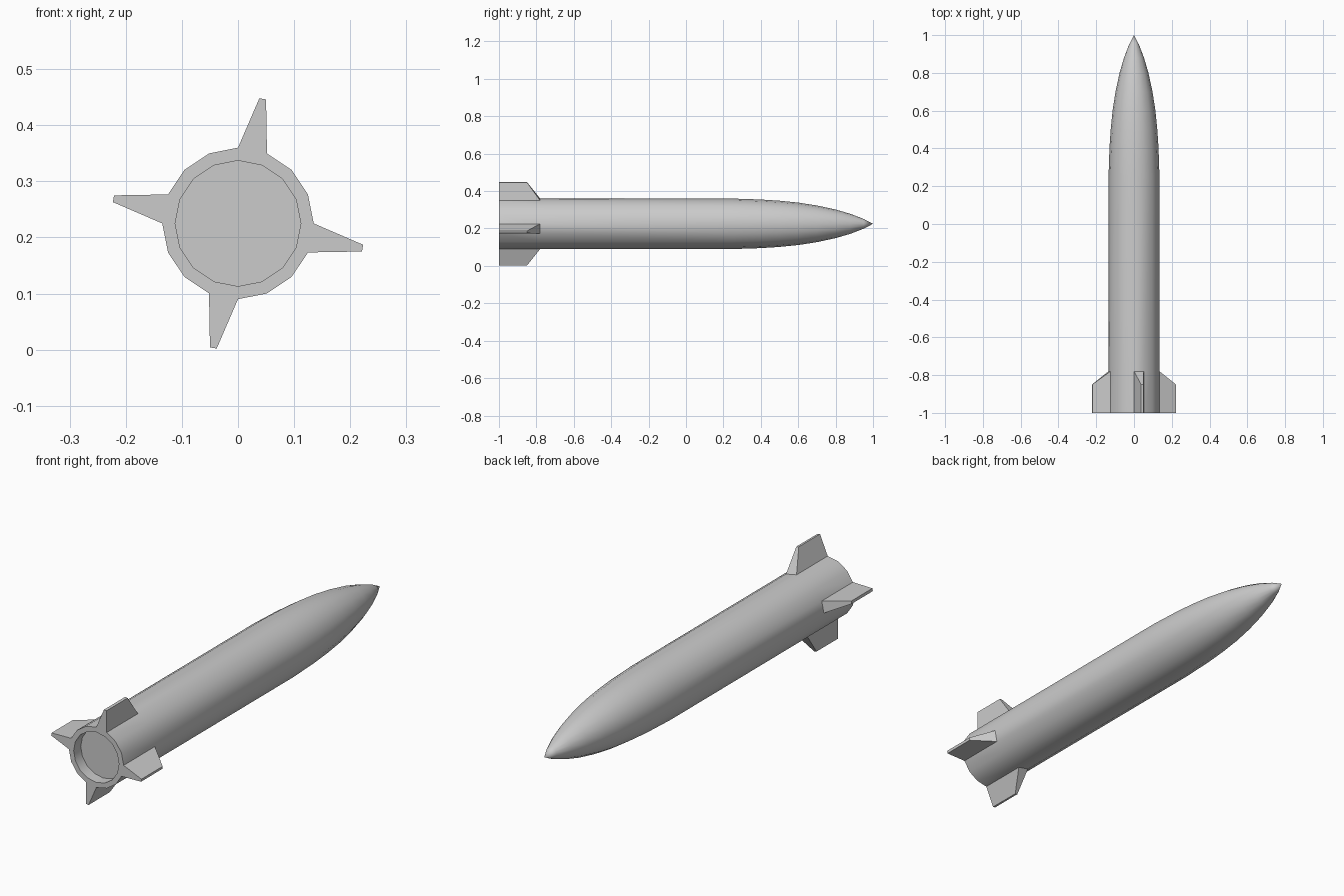
import bpy, bmesh
from math import sin, cos, pi
from mathutils import Vector

if "Cube" in bpy.data.objects:
    bpy.data.objects.remove(bpy.data.objects["Cube"])

SIDES = 16
CENTRE_Z = 0.225
FIN_FRONT = -0.78

# Hull profile as (y, radius): tail recess, rim, fin root, straight tube, curved nose
PROFILE = [(-0.95, 0.112), (-1, 0.112), (-1, 0.135), (FIN_FRONT, 0.135),
           (0.25, 0.135), (0.4, 0.13), (0.5, 0.1235), (0.6, 0.1135), (0.7, 0.098),
           (0.8, 0.0765), (0.88, 0.053), (0.95, 0.026)]


def radial(i, y, r):
    a = 2 * pi * i / SIDES
    return Vector((r * sin(a), y, CENTRE_Z + r * cos(a)))


bm = bmesh.new()

# Hull skin
rings = [[bm.verts.new(radial(i, y, r)) for i in range(SIDES)] for y, r in PROFILE]
bands = []
for a, b in zip(rings, rings[1:]):
    bands.append([bm.faces.new((a[i], a[(i + 1) % SIDES], b[(i + 1) % SIDES], b[i]))
                  for i in range(SIDES)])

# Recess floor and nose tip
bm.faces.new(rings[0])
tip = bm.verts.new((0, 1, CENTRE_Z))
for i in range(SIDES):
    bm.faces.new((rings[-1][i], rings[-1][(i + 1) % SIDES], tip))

# Four fins, each drawn out from one panel of the tail band
for k in range(4):
    i = k * SIDES // 4
    a, b, c, d = bands[2][i].verts
    bm.faces.remove(bands[2][i])
    turn = k * pi / 2

    def fin_tip(x, y, z):
        return bm.verts.new((x * cos(turn) + z * sin(turn), y,
                             CENTRE_Z - x * sin(turn) + z * cos(turn)))

    outer = [fin_tip(0.038, -1, 0.223), fin_tip(0.05, -1, 0.221),
             fin_tip(0.05, -0.85, 0.221), fin_tip(0.038, -0.85, 0.223)]
    root = [a, b, c, d]
    bm.faces.new(outer)
    for j in range(4):
        n = (j + 1) % 4
        bm.faces.new((root[j], root[n], outer[n], outer[j]))

bmesh.ops.recalc_face_normals(bm, faces=bm.faces)
mesh = bpy.data.meshes.new("rocket_hull_with_fins")
bm.to_mesh(mesh)
bm.free()

rocket = bpy.data.objects.new("rocket_hull_with_fins", mesh)
bpy.context.collection.objects.link(rocket)

# Smooth skin with crisp fins and rim
bpy.context.view_layer.objects.active = rocket
rocket.select_set(True)
bpy.ops.object.shade_smooth_by_angle(angle=pi / 6)
